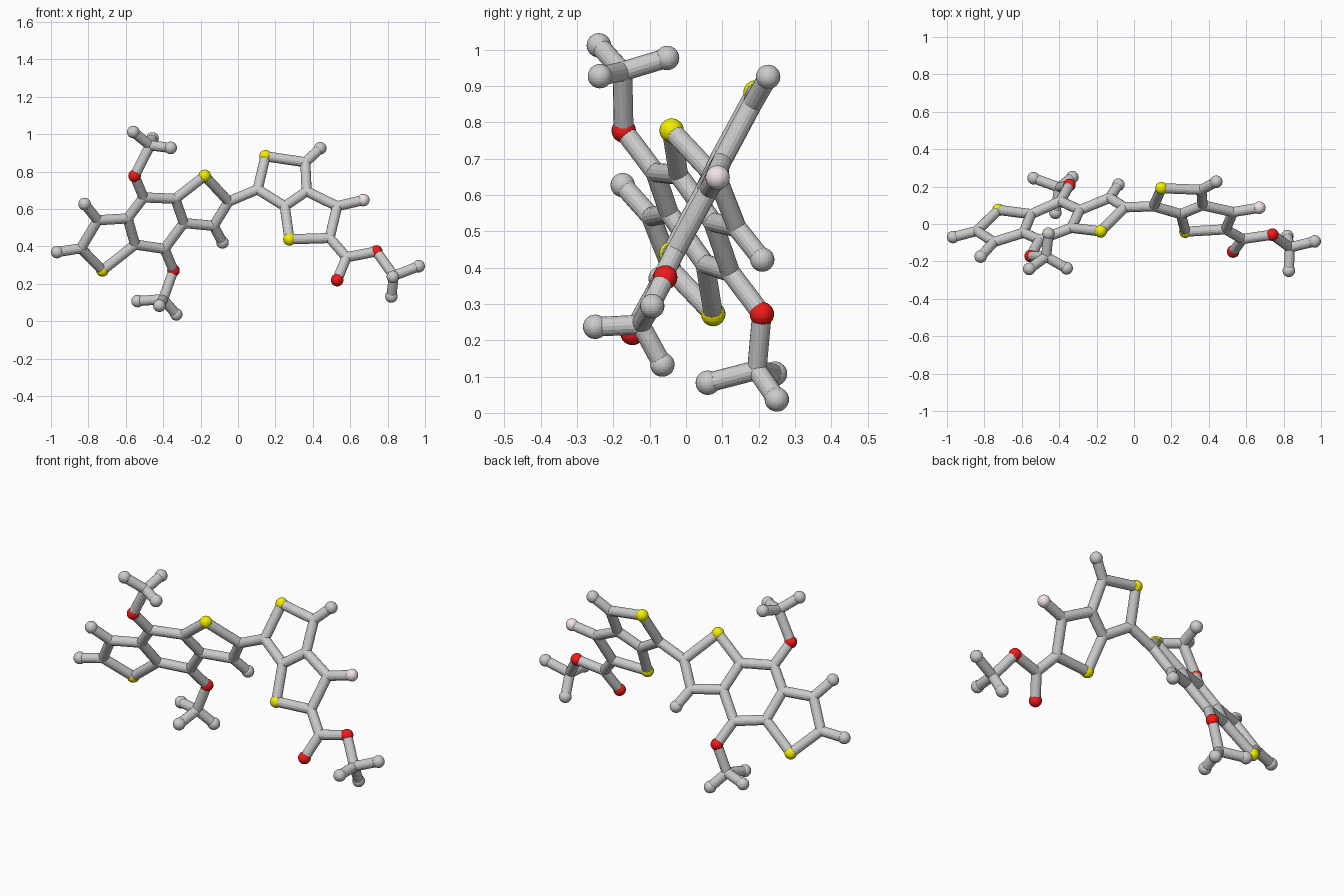
import bpy
from mathutils import Vector

if "Cube" in bpy.data.objects:
    bpy.data.objects.remove(bpy.data.objects["Cube"])

STICK, BALL = 0.027, 0.0335


# The two ring systems are flat: depth follows from x and z
def plane_a(x, z):
    return Vector((x, 0.018 + 0.352 * (x + 0.451) - 0.608 * (z - 0.5245), z))


def plane_b(x, z):
    return Vector((x, -0.04 + 0.04 * (x - 0.275) + 0.535 * (z - 0.44), z))


def material(name, color):
    m = bpy.data.materials.new(name)
    m.diffuse_color = color
    m.use_nodes = True
    m.node_tree.nodes["Principled BSDF"].inputs["Base Color"].default_value = m.diffuse_color
    return m


MATS = {
    "s": ("sulfur", material("yellow", (0.9, 0.87, 0.0, 1))),
    "o": ("oxygen", material("red", (0.9, 0.01, 0.01, 1))),
    "f": ("fluorine", material("pink", (0.9, 0.78, 0.8, 1))),
    "h": ("hydrogen", None),
    "c": ("carbon", None),
}

# Left three-ring system (x, z)
left = {
    "c1": (-0.84, 0.39), "c2": (-0.75, 0.54), "c3": (-0.59, 0.55), "c4": (-0.55, 0.41),
    "s1": (-0.725, 0.272), "c5": (-0.505, 0.662), "c6": (-0.335, 0.655),
    "c7": (-0.29, 0.525), "c8": (-0.393, 0.387), "s2": (-0.178, 0.777),
    "c9": (-0.05, 0.64), "c10": (-0.13, 0.51),
    "h1": (-0.967, 0.37), "h2": (-0.82, 0.627), "h3": (-0.083, 0.422),
    "o1": (-0.553, 0.777), "o2": (-0.345, 0.272),
}
# Right two-ring system with the ester group (x, z)
right = {
    "c11": (0.105, 0.705), "s3": (0.147, 0.882), "c12": (0.36, 0.85), "c13": (0.367, 0.695),
    "c14": (0.25, 0.615), "c15": (0.53, 0.615), "c16": (0.49, 0.445), "s4": (0.275, 0.438),
    "c17": (0.58, 0.342), "h4": (0.44, 0.925), "f1": (0.67, 0.648),
    "o3": (0.53, 0.22), "o4": (0.74, 0.373),
}
atoms = {k: plane_a(*v) for k, v in left.items()}
atoms.update({k: plane_b(*v) for k, v in right.items()})

# Methyl groups: carbon then three hydrogens
methyls = {
    "o1": [(-0.47, -0.175, 0.94), (-0.56, -0.24, 1.012), (-0.457, -0.052, 0.977), (-0.36, -0.237, 0.927)],
    "o2": [(-0.4, 0.195, 0.118), (-0.537, 0.245, 0.108), (-0.42, 0.06, 0.083), (-0.33, 0.25, 0.037)],
    "o4": [(0.833, -0.125, 0.243), (0.966, -0.093, 0.294), (0.828, -0.25, 0.237), (0.82, -0.065, 0.133)],
}

# Bond chains
chains = [
    "c1 c2 c3 c4 s1 c1", "c3 c5 c6 c7 c8 c4", "c6 s2 c9 c10 c7",
    "c1 h1", "c2 h2", "c10 h3", "c5 o1", "c8 o2", "c9 c11",
    "c11 s3 c12 c13 c14 c11", "c13 c15 c16 s4 c14", "c12 h4", "c15 f1",
    "c16 c17 o4", "c17 o3",
]
for i, (oxy, pts) in enumerate(methyls.items()):
    mc = f"c{20 + i}"
    atoms[mc] = Vector(pts[0])
    chains.append(f"{oxy} {mc}")
    for j, p in enumerate(pts[1:]):
        h = f"h{10 * (i + 1) + j}"
        atoms[h] = Vector(p)
        chains.append(f"{mc} {h}")

# Atom balls: carbons only round off the stick joints
for key, pos in atoms.items():
    name, mat = MATS[key[0]]
    bpy.ops.mesh.primitive_uv_sphere_add(
        segments=24, ring_count=16, radius=STICK if key[0] == "c" else BALL, location=pos)
    ob = bpy.context.object
    ob.name = f"{name}_atom_{key[1:]}"
    if mat:
        ob.data.materials.append(mat)

# Bond sticks
for chain in chains:
    keys = chain.split()
    for a, b in zip(keys, keys[1:]):
        d = atoms[b] - atoms[a]
        bpy.ops.mesh.primitive_cylinder_add(
            vertices=16, radius=STICK, depth=d.length, location=(atoms[a] + atoms[b]) / 2,
            rotation=d.to_track_quat("Z", "Y").to_euler())
        bpy.context.object.name = f"bond_{a}_{b}"
